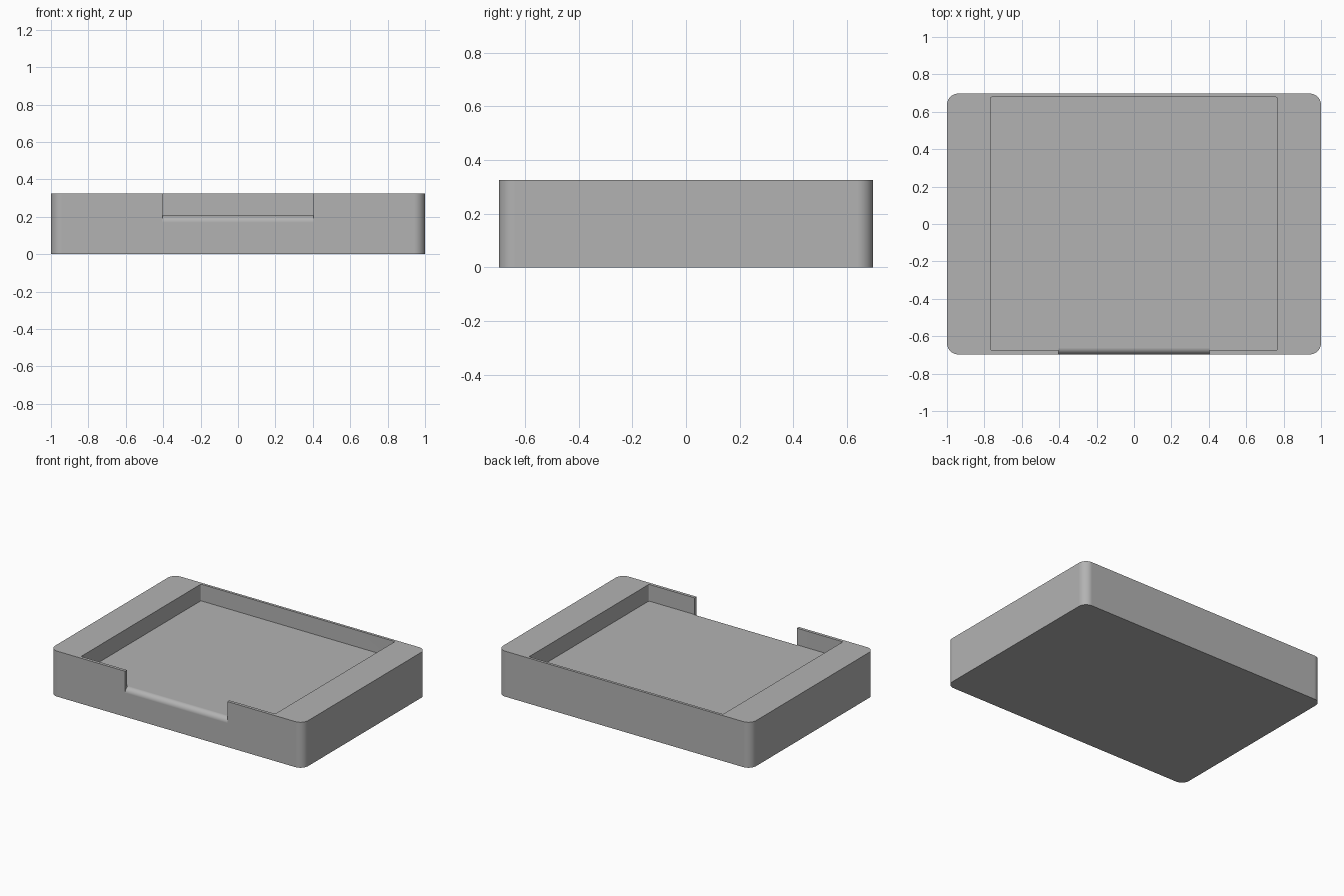
import bpy, bmesh
from math import sin, cos, pi, radians

default_cube = bpy.data.objects.get("Cube")
if default_cube:
    bpy.data.objects.remove(default_cube, do_unlink=True)

TOP, FLOOR = 0.325, 0.206
HALF_DEPTH = 0.697
LIP = 0.036          # radius of the rounded lip in the thumb notch


def prism(name, points, offset):
    """Extrude a closed planar outline along an offset."""
    bm = bmesh.new()
    face = bm.faces.new([bm.verts.new(p) for p in points])
    new = bmesh.ops.extrude_face_region(bm, geom=[face])["geom"]
    moved = [v for v in new if isinstance(v, bmesh.types.BMVert)]
    bmesh.ops.translate(bm, verts=moved, vec=offset)
    bmesh.ops.recalc_face_normals(bm, faces=bm.faces)
    mesh = bpy.data.meshes.new(name)
    bm.to_mesh(mesh)
    bm.free()
    obj = bpy.data.objects.new(name, mesh)
    bpy.context.collection.objects.link(obj)
    return obj


def rounded_rect(x0, x1, y0, y1, r, z, steps):
    corners = [(x1 - r, y1 - r), (x0 + r, y1 - r), (x0 + r, y0 + r), (x1 - r, y0 + r)]
    return [(cx + r * cos(a), cy + r * sin(a), z)
            for i, (cx, cy) in enumerate(corners)
            for a in [(i + k / steps) * pi / 2 for k in range(steps + 1)]]


# Solid tray with rounded vertical corners
tray = prism("tray", rounded_rect(-1, 1, -HALF_DEPTH, HALF_DEPTH, 0.06, 0, 12), (0, 0, TOP))

# Rectangular pocket
pocket = prism("pocket_cutter",
               rounded_rect(-0.768, 0.766, -0.675, 0.678, 0.008, FLOOR, 4), (0, 0, 0.3))

# Thumb notch in the front wall, with a rounded lip
lip = [(-HALF_DEPTH + LIP * (1 - cos(a)), FLOOR - LIP * (1 - sin(a)))
       for a in [k / 12 * pi / 2 for k in range(13)]]
section = [(-0.8, 0.4), (-0.8, FLOOR - LIP)] + lip + [(lip[-1][0], 0.4)]
notch = prism("notch_cutter", [(-0.404, y, z) for y, z in section], (0.808, 0, 0))

bpy.context.view_layer.objects.active = tray
tray.select_set(True)
for cutter in (pocket, notch):
    mod = tray.modifiers.new("cut", "BOOLEAN")
    mod.operation = "DIFFERENCE"
    mod.solver = "EXACT"
    mod.object = cutter
    bpy.ops.object.modifier_apply(modifier=mod.name)
    bpy.data.objects.remove(cutter, do_unlink=True)

# Grey plastic
grey = bpy.data.materials.new("grey plastic")
grey.use_nodes = True
colour = (0.45, 0.45, 0.45, 1)
grey.diffuse_color = colour
grey.node_tree.nodes["Principled BSDF"].inputs["Base Color"].default_value = colour
tray.data.materials.clear()
tray.data.materials.append(grey)

# Smooth rounded edges, flat broad faces
bpy.ops.object.shade_smooth_by_angle(angle=radians(30))
weighted = tray.modifiers.new("flat_faces", "WEIGHTED_NORMAL")
weighted.keep_sharp = True
